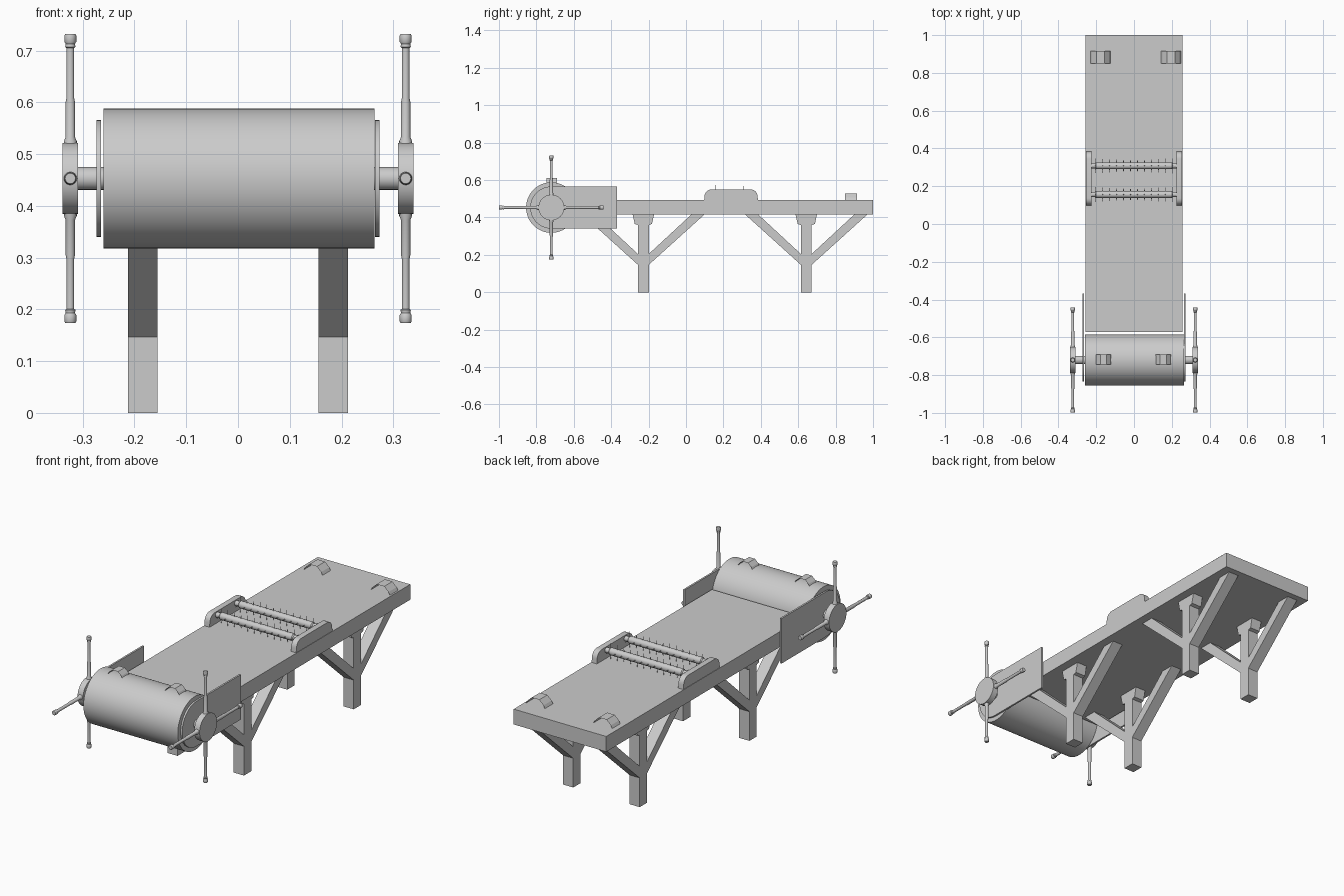
import bpy, bmesh
from math import pi, cos, sin, radians
from mathutils import Matrix, Vector

if "Cube" in bpy.data.objects:
    bpy.data.objects.remove(bpy.data.objects["Cube"])

ALONG_X = Matrix.Rotation(pi / 2, 4, 'Y')  # local z -> world x


def finish(name, bm, smooth=False):
    bmesh.ops.recalc_face_normals(bm, faces=bm.faces)
    me = bpy.data.meshes.new(name)
    bm.to_mesh(me)
    bm.free()
    ob = bpy.data.objects.new(name, me)
    bpy.context.collection.objects.link(ob)
    if smooth:
        bpy.ops.object.select_all(action='DESELECT')
        ob.select_set(True)
        bpy.context.view_layer.objects.active = ob
        bpy.ops.object.shade_smooth_by_angle(angle=radians(35))
    return ob


def prism(bm, yz, x0, x1):
    """Extrude a (y, z) outline from x0 to x1."""
    face = bm.faces.new([bm.verts.new((x0, y, z)) for y, z in yz])
    ext = bmesh.ops.extrude_face_region(bm, geom=[face])
    moved = [g for g in ext['geom'] if isinstance(g, bmesh.types.BMVert)]
    bmesh.ops.translate(bm, verts=moved, vec=(x1 - x0, 0, 0))


def lathe(bm, profile, matrix, n=16):
    """Closed turned solid from (radius, height) points."""
    rings = [[bm.verts.new(matrix @ Vector((r * cos(2 * pi * i / n), r * sin(2 * pi * i / n), h)))
              for i in range(n)] for r, h in profile]
    for a, b in zip(rings, rings[1:]):
        for i in range(n):
            j = (i + 1) % n
            bm.faces.new((a[i], a[j], b[j], b[i]))
    bm.faces.new(rings[0])
    bm.faces.new(rings[-1])


def arc(cy, cz, r, a0, a1, n):
    return [(cy + r * cos(radians(a0 + (a1 - a0) * i / n)),
             cz + r * sin(radians(a0 + (a1 - a0) * i / n))) for i in range(n + 1)]


# Table top
bm = bmesh.new()
prism(bm, [(-0.573, 0.415), (1.0, 0.415), (1.0, 0.492), (-0.573, 0.492)], -0.257, 0.257)
finish("table_top", bm)

# Legs with flared heads and two diagonal braces each
for label, y in (("front", -0.228), ("back", 0.643)):
    for side, x in (("left", -0.1845), ("right", 0.1845)):
        bm = bmesh.new()
        half = [(0.029, 0), (0.029, 0.36), (0.046, 0.365), (0.057, 0.415)]
        outline = [(y + d, z) for d, z in half] + [(y - d, z) for d, z in reversed(half)]
        prism(bm, outline, x - 0.0285, x + 0.0285)
        for s in (-1, 1):
            brace = [(0.027, 0.145), (0.327, 0.416), (0.257, 0.416), (0.027, 0.203)]
            prism(bm, [(y + s * d, z) for d, z in brace], x - 0.0285, x + 0.0285)
        finish(f"{label}_{side}_leg", bm)

# Winding drum and its axle
DY, DZ = -0.72, 0.453
at_drum = Matrix.Translation((0, DY, DZ)) @ ALONG_X
bm = bmesh.new()
lathe(bm, [(0.135, -0.26), (0.135, 0.264)], at_drum, 64)
finish("drum", bm, True)
bm = bmesh.new()
lathe(bm, [(0.022, -0.312), (0.022, 0.312)], at_drum, 24)
finish("axle", bm, True)

# Side plates and hand wheels
for side, s in (("left", -1), ("right", 1)):
    bm = bmesh.new()
    plate = [(-0.368, 0.566), *arc(DY, DZ, 0.113, 90, 270, 24), (-0.368, 0.340)]
    prism(bm, plate, s * 0.2645, s * 0.2735)
    finish(f"{side}_side_plate", bm, True)

    bm = bmesh.new()
    lathe(bm, [(0.069, s * 0.309), (0.069, s * 0.339)], at_drum, 32)
    finish(f"{side}_wheel_hub", bm, True)

    bm = bmesh.new()
    spoke = [(0.013, 0.05), (0.0125, 0.072), (0.009, 0.08), (0.009, 0.148), (0.0075, 0.155),
             (0.0075, 0.252), (0.010, 0.254), (0.009, 0.26), (0.0115, 0.264),
             (0.0115, 0.276), (0.010, 0.279)]
    for k in range(4):
        lathe(bm, spoke, Matrix.Translation((s * 0.324, DY, DZ)) @ Matrix.Rotation(k * pi / 2, 4, 'X'))
    finish(f"{side}_wheel_spokes", bm, True)

# Brackets for the spiked rollers
for side, s in (("left", -1), ("right", 1)):
    bm = bmesh.new()
    bracket = [(0.385, 0.49), *arc(0.345, 0.512, 0.038, 0, 90, 6),
               *arc(0.137, 0.512, 0.038, 90, 180, 6), (0.097, 0.49)]
    prism(bm, bracket, s * 0.226, s * 0.255)
    finish(f"{side}_bracket", bm, True)

# Spiked rollers
for label, y in (("front", 0.156), ("back", 0.308)):
    at = Matrix.Translation((0, y, 0.533))
    bm = bmesh.new()
    lathe(bm, [(0.013, -0.23), (0.013, -0.205), (0.018, -0.2), (0.018, 0.2), (0.013, 0.205),
               (0.013, 0.23)], at @ ALONG_X, 20)
    for i in range(12):
        for k in range(4):
            place = at @ Matrix.Translation((-0.203 + i * 0.0369, 0, 0)) @ Matrix.Rotation(k * pi / 2, 4, 'X')
            lathe(bm, [(0.0028, 0.01), (0.0004, 0.040)], place, 6)
    finish(f"{label}_spiked_roller", bm, True)

# Thin arched straps on the drum and at the table end
STRAP = [(-0.5, 0), (-0.42, 0.4), (-0.2, 1), (0.2, 1), (0.42, 0.4), (0.5, 0)]
for label, cx, y0, y1, z, w, h in (
        ("drum_left", -0.162, -0.745, -0.69, 0.584, 0.082, 0.028),
        ("drum_right", 0.155, -0.745, -0.69, 0.584, 0.082, 0.028),
        ("table_left", -0.178, 0.85, 0.915, 0.491, 0.106, 0.037),
        ("table_right", 0.196, 0.85, 0.915, 0.491, 0.106, 0.037)):
    bm = bmesh.new()
    rows = [[bm.verts.new((cx + u * w, y, z + v * h)) for u, v in STRAP] for y in (y0, y1)]
    for i in range(len(STRAP) - 1):
        bm.faces.new((rows[0][i], rows[0][i + 1], rows[1][i + 1], rows[1][i]))
    finish(f"{label}_strap", bm)
